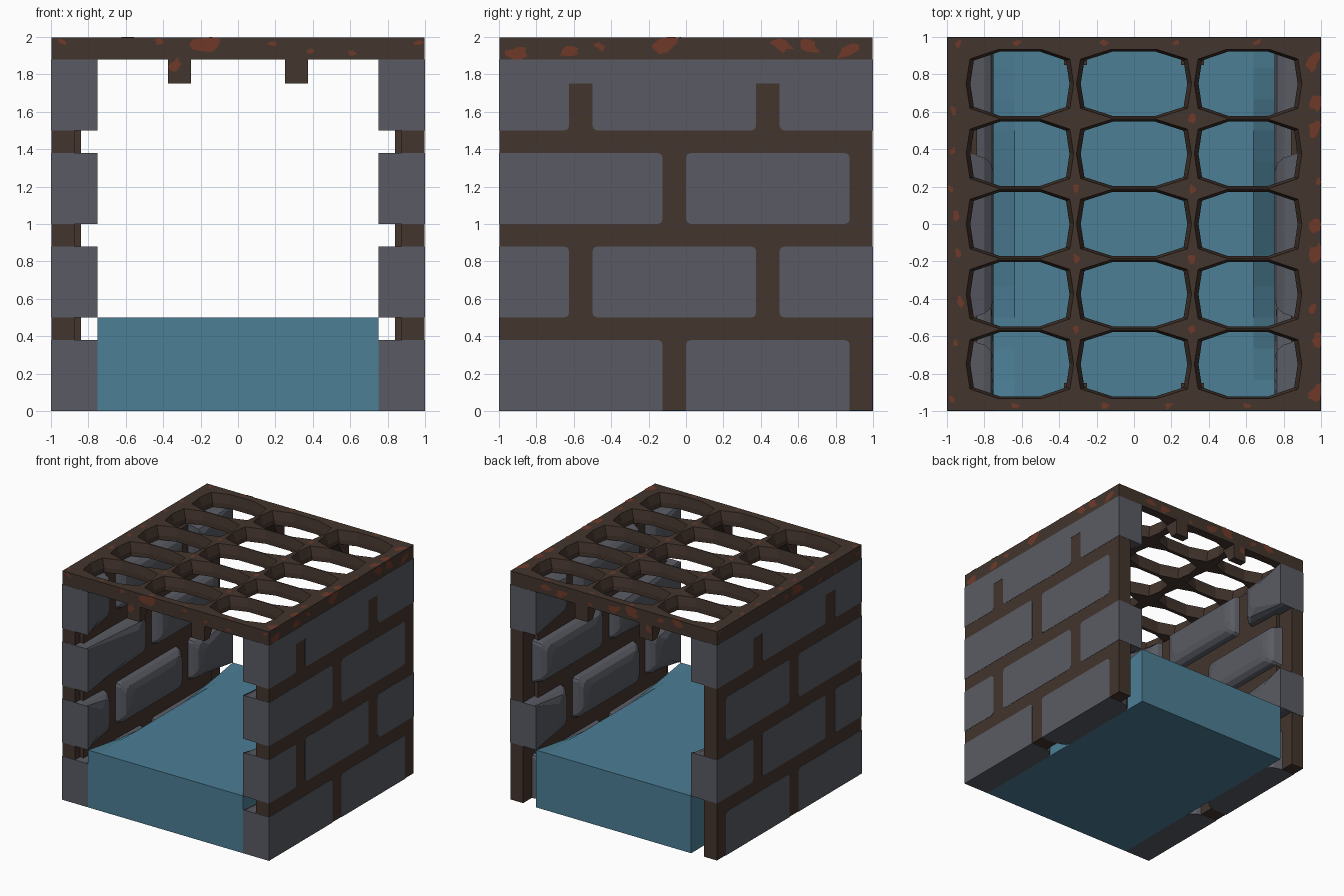
import bpy, bmesh, math, random
from mathutils import Vector

random.seed(4)
if "Cube" in bpy.data.objects:
    bpy.data.objects.remove(bpy.data.objects["Cube"])


def material(name, color):
    m = bpy.data.materials.new(name)
    m.use_nodes = True
    m.diffuse_color = (*color, 1)
    b = m.node_tree.nodes["Principled BSDF"]
    b.inputs["Base Color"].default_value = (*color, 1)
    b.inputs["Roughness"].default_value = 0.9
    return m


STONE = material("stone grey", (0.1, 0.105, 0.125))
BROWN = material("dark brown", (0.056, 0.035, 0.026))
RUST = material("rust red", (0.156, 0.042, 0.022))
WATER = material("water blue", (0.072, 0.21, 0.3))


def finish(bm, name, mat):
    bmesh.ops.remove_doubles(bm, verts=bm.verts[:], dist=0.0004)
    bmesh.ops.recalc_face_normals(bm, faces=bm.faces[:])
    me = bpy.data.meshes.new(name)
    bm.to_mesh(me)
    bm.free()
    me.materials.append(mat)
    ob = bpy.data.objects.new(name, me)
    bpy.context.collection.objects.link(ob)
    return ob


def loft(bm, rings):
    """Skin a stack of equal rings and cap both ends."""
    vs = [[bm.verts.new(p) for p in r] for r in rings]
    n = len(vs[0])
    for a, b in zip(vs, vs[1:]):
        for i in range(n):
            j = (i + 1) % n
            bm.faces.new((a[i], a[j], b[j], b[i]))
    bm.faces.new(vs[0])
    bm.faces.new(vs[-1])


def box(bm, x0, x1, y0, y1, z0, z1):
    loft(bm, [[(x0, y0, z), (x1, y0, z), (x1, y1, z), (x0, y1, z)] for z in (z0, z1)])


# Bricks: rounded rectangles outside, pillowed inside, square at the open ends
def brick_ring(x, y0, y1, z0, z1, inset):
    pts = []
    for k, (sy, sz) in enumerate(((-1, -1), (1, -1), (1, 1), (-1, 1))):
        y, z = (y0 if sy < 0 else y1), (z0 if sz < 0 else z1)
        end = abs(y) > 0.99
        square = end or z == 0 or z > 1.8
        c = 0 if square else 0.025 + inset * 0.5
        if not end:
            y -= sy * inset
            if z > 0:
                z -= sz * inset
        trio = [(x, y, z - sz * c), (x, y - sy * c * 0.3, z - sz * c * 0.3), (x, y - sy * c, z)]
        pts += trio if k % 2 == 0 else trio[::-1]
    return pts


LEVELS = ((1, 0), (0.875, 0), (0.8, 0.02), (0.765, 0.05), (0.75, 0.1))
ODD = ((-1, -0.125), (0, 0.875))
EVEN = ((-1, -0.625), (-0.5, 0.375), (0.5, 1))
for side, label in ((1, "left"), (-1, "right")):
    bm = bmesh.new()
    for row in range(4):
        z0 = row * 0.5
        for y0, y1 in (EVEN if row % 2 else ODD):
            loft(bm, [brick_ring(side * x, y0, y1, z0, z0 + 0.38, i) for x, i in LEVELS])
    # stone joining the top course above its upright joints
    for y in (-0.5625, 0.4375):
        box(bm, side * 0.87, side, y - 0.07, y + 0.07, 1.75, 1.88)
    finish(bm, label + "_wall_bricks", STONE)

    bm = bmesh.new()
    box(bm, side * 0.875, side * 0.998, -0.998, 0.998, 0.002, 1.88)
    box(bm, side * 0.84, side * 0.88, -0.93, 0.84, 0.002, 1.87)
    finish(bm, label + "_wall_mortar", BROWN)

# Water block whose long top edges sag between the walls
bm = bmesh.new()
rings = []
for i in range(13):
    y = -1 + i / 6
    edge = 0.5 - 0.1 * math.sin(math.pi * i / 12)
    half = [(0.75, 0), (0.75, edge), (0.64, 0.5)]
    rings.append([(x, y, z) for x, z in half] + [(-x, y, z) for x, z in half[::-1]])
loft(bm, rings)
finish(bm, "water", WATER)

# Grate: slab with flared, barrel-shaped openings
quarter = [(1, 0), (0.93, 0.72), (0.4, 1)]
OUTLINE = quarter + [(-x, y) for x, y in quarter[::-1]]
OUTLINE += [(-0.93, -0.72), (-0.4, -1), (0.4, -1), (0.93, -0.72)]
BARS = (-0.5625, -0.1875, 0.1875, 0.5625)
bm = bmesh.new()
for cx, hx in ((-0.61, 0.265), (0, 0.285), (0.61, 0.265)):
    for row in range(5):
        cy = (row - 2) * 0.375
        loft(bm, [[(cx + u * (hx + g), cy + v * (0.172 + g * 0.5), z) for u, v in OUTLINE]
                  for g, z in ((0, 1.8), (0, 1.92), (0.026, 2.01))])
cutter = finish(bm, "grate_cutter", BROWN)
cutter.hide_render = True

bm = bmesh.new()
box(bm, -0.998, 0.998, -0.998, 0.998, 1.88, 1.998)
grate = finish(bm, "grate", BROWN)
mod = grate.modifiers.new("openings", "BOOLEAN")
mod.operation = "DIFFERENCE"
mod.solver = "EXACT"
mod.object = cutter
bpy.context.view_layer.update()
cut = bpy.data.meshes.new_from_object(grate.evaluated_get(bpy.context.evaluated_depsgraph_get()))
grate.modifiers.clear()
grate.data = cut
bpy.data.objects.remove(cutter)

# Hanging lugs under the front and back rims
bm = bmesh.new()
for sx in (-1, 1):
    for sy in (-1, 1):
        loft(bm, [[(sx * x, sy * 0.998, 1.75), (sx * x, sy * 0.93, 1.75),
                   (sx * x, sy * 0.85, 1.89), (sx * x, sy * 0.998, 1.89)] for x in (0.25, 0.375)])
finish(bm, "grate_lugs", BROWN)


# Rust patches: thin irregular plates on the rim and bars
def patch(bm, center, u, v, r, stretch, low, high):
    ang = random.uniform(-0.6, 0.6)
    pts = []
    for i in range(10):
        a = math.tau * i / 10
        d = r * random.uniform(0.55, 1.2)
        p, q = d * stretch * math.cos(a), d * math.sin(a)
        w = Vector(center) + u * (p * math.cos(ang) - q * math.sin(ang)) + v * (p * math.sin(ang) + q * math.cos(ang))
        pts.append([min(max(c, lo), hi) for c, lo, hi in zip(w, low, high)])
    bm.faces.new([bm.verts.new(p) for p in pts])


X, Y, Z = Vector((1, 0, 0)), Vector((0, 1, 0)), Vector((0, 0, 1))
LOW, HIGH = (-1, -1, 1.88), (1, 1, 2)
bm = bmesh.new()
for s in (-1, 1):
    for i in range(9):
        t = -0.9 + i * 0.225 + random.uniform(-0.07, 0.07)
        r = random.choice((0.015, 0.02, 0.035))
        patch(bm, (s * random.uniform(0.93, 0.99), t, 2), Y, X, r, 1.6, LOW, HIGH)
        if i % 2:
            patch(bm, (t, s * 0.97, 2), X, Y, 0.016, 1.6, LOW, HIGH)
        for along, face in ((X, Y), (Y, X)):
            if random.random() < 0.7:
                z = Z * random.uniform(1.91, 1.98)
                patch(bm, along * t + face * s + z, along, Z, r, 1.8, LOW, HIGH)
    patch(bm, (-0.17, s, 1.96), X, Z, 0.045, 1.8, LOW, HIGH)
    patch(bm, (s, -0.1, 1.96), Y, Z, 0.05, 1.7, LOW, HIGH)
    patch(bm, (-0.335, s, 1.85), X, Z, 0.04, 0.8, (-0.375, -1, 1.8), (-0.25, 1, 2))
    for y in BARS:
        if random.random() < 0.6:
            patch(bm, (s * 0.31, y, 2), Y, X, 0.02, 1.5, LOW, HIGH)
rust = finish(bm, "rust_patches", RUST)

# Point every patch away from the block
bm = bmesh.new()
bm.from_mesh(rust.data)
for f in bm.faces:
    f.normal_update()
    if f.normal.dot(f.calc_center_median() - Z) < 0:
        f.normal_flip()
bm.to_mesh(rust.data)
bm.free()
